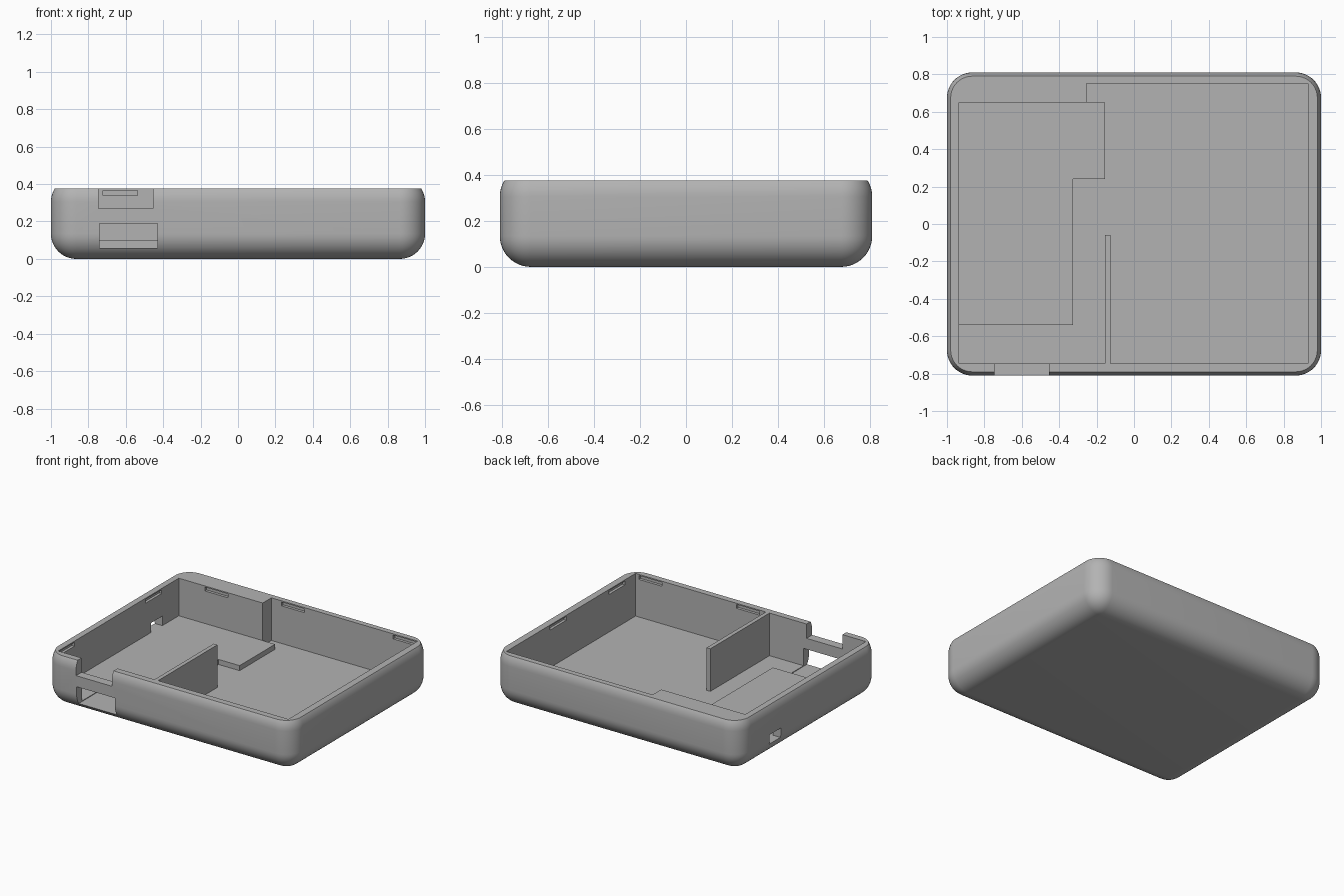
import bpy, bmesh
from mathutils import Vector

cube = bpy.data.objects.get("Cube")
if cube:
    bpy.data.objects.remove(cube, do_unlink=True)

RIM, FLOOR, RADIUS = 0.375, 0.063, 0.135

grey = bpy.data.materials.new("plain grey")
grey.use_nodes = True
grey.diffuse_color = (0.45, 0.45, 0.45, 1)
grey.node_tree.nodes["Principled BSDF"].inputs["Base Color"].default_value = grey.diffuse_color


def add_object(name, bm):
    mesh = bpy.data.meshes.new(name)
    bmesh.ops.recalc_face_normals(bm, faces=bm.faces)
    bm.to_mesh(mesh)
    bm.free()
    mesh.materials.append(grey)
    obj = bpy.data.objects.new(name, mesh)
    bpy.context.collection.objects.link(obj)
    return obj


def prism(name, outline, z0, z1):
    """Extrude a flat outline from z0 up to z1."""
    bm = bmesh.new()
    base = bm.faces.new([bm.verts.new((x, y, z0)) for x, y in outline])
    out = bmesh.ops.extrude_face_region(bm, geom=[base])
    verts = [v for v in out["geom"] if isinstance(v, bmesh.types.BMVert)]
    bmesh.ops.translate(bm, verts=verts, vec=(0, 0, z1 - z0))
    return add_object(name, bm)


def box(name, x0, x1, y0, y1, z0, z1):
    return prism(name, [(x0, y0), (x1, y0), (x1, y1), (x0, y1)], z0, z1)


def select_only(obj):
    bpy.ops.object.select_all(action="DESELECT")
    obj.select_set(True)
    bpy.context.view_layer.objects.active = obj


def cut(target, cutter):
    cutter.hide_render = True
    mod = target.modifiers.new("cut", "BOOLEAN")
    mod.operation, mod.solver, mod.object = "DIFFERENCE", "EXACT", cutter
    select_only(target)
    bpy.ops.object.modifier_apply(modifier=mod.name)
    bpy.data.objects.remove(cutter, do_unlink=True)


# Rounded tray body, sliced flat at the rim
bm = bmesh.new()
bmesh.ops.create_cube(bm, size=1)
bmesh.ops.scale(bm, verts=bm.verts, vec=(2, 1.62, 0.44))
bmesh.ops.translate(bm, verts=bm.verts, vec=(0, 0, 0.22))
bmesh.ops.bevel(bm, geom=bm.edges[:], offset=RADIUS, segments=12,
                profile=0.5, affect="EDGES")
sliced = bmesh.ops.bisect_plane(bm, geom=bm.verts[:] + bm.edges[:] + bm.faces[:],
                                plane_co=Vector((0, 0, RIM)),
                                plane_no=Vector((0, 0, 1)), clear_outer=True)
rim_edges = [e for e in sliced["geom_cut"] if isinstance(e, bmesh.types.BMEdge)]
bmesh.ops.contextual_create(bm, geom=rim_edges)
tray = add_object("tray", bm)

# Cavity with a thicker stretch of back wall
cavity = [(-0.935, -0.745), (0.93, -0.745), (0.93, 0.75),
          (-0.255, 0.75), (-0.255, 0.65), (-0.935, 0.65)]
cut(tray, prism("cavity_cutter", cavity, FLOOR, 0.6))

# Front rim notch, front window and side port
cut(tray, box("notch_cutter", -0.745, -0.455, -0.9, -0.7, 0.27, 0.6))
cut(tray, box("window_cutter", -0.74, -0.43, -0.9, -0.54, 0.058, 0.19))
cut(tray, box("port_cutter", -1.1, -0.9, 0.33, 0.46, 0.1, 0.17))

# Shallow snap slots just below the rim
DEPTH = 0.02
for x, y in [(-0.63, 0.65), (-0.08, 0.75), (0.825, 0.75), (0.02, -0.745), (0.81, -0.745)]:
    cut(tray, box("slot_cutter", x - 0.093, x + 0.093, y - DEPTH, y + DEPTH, 0.338, 0.366))
for x, y in [(-0.935, 0.36), (-0.935, -0.65), (0.93, 0.15), (0.93, -0.53)]:
    cut(tray, box("slot_cutter", x - DEPTH, x + DEPTH, y - 0.093, y + 0.093, 0.338, 0.366))

select_only(tray)
bpy.ops.object.shade_smooth_by_angle(angle=0.5)

# Inner divider and the raised floor platform
box("divider", -0.155, -0.125, -0.745, -0.06, FLOOR - 0.01, RIM)
platform = [(-0.935, -0.54), (-0.325, -0.54), (-0.325, 0.24),
            (-0.155, 0.24), (-0.155, 0.65), (-0.935, 0.65)]
prism("floor_platform", platform, FLOOR - 0.01, 0.1)
